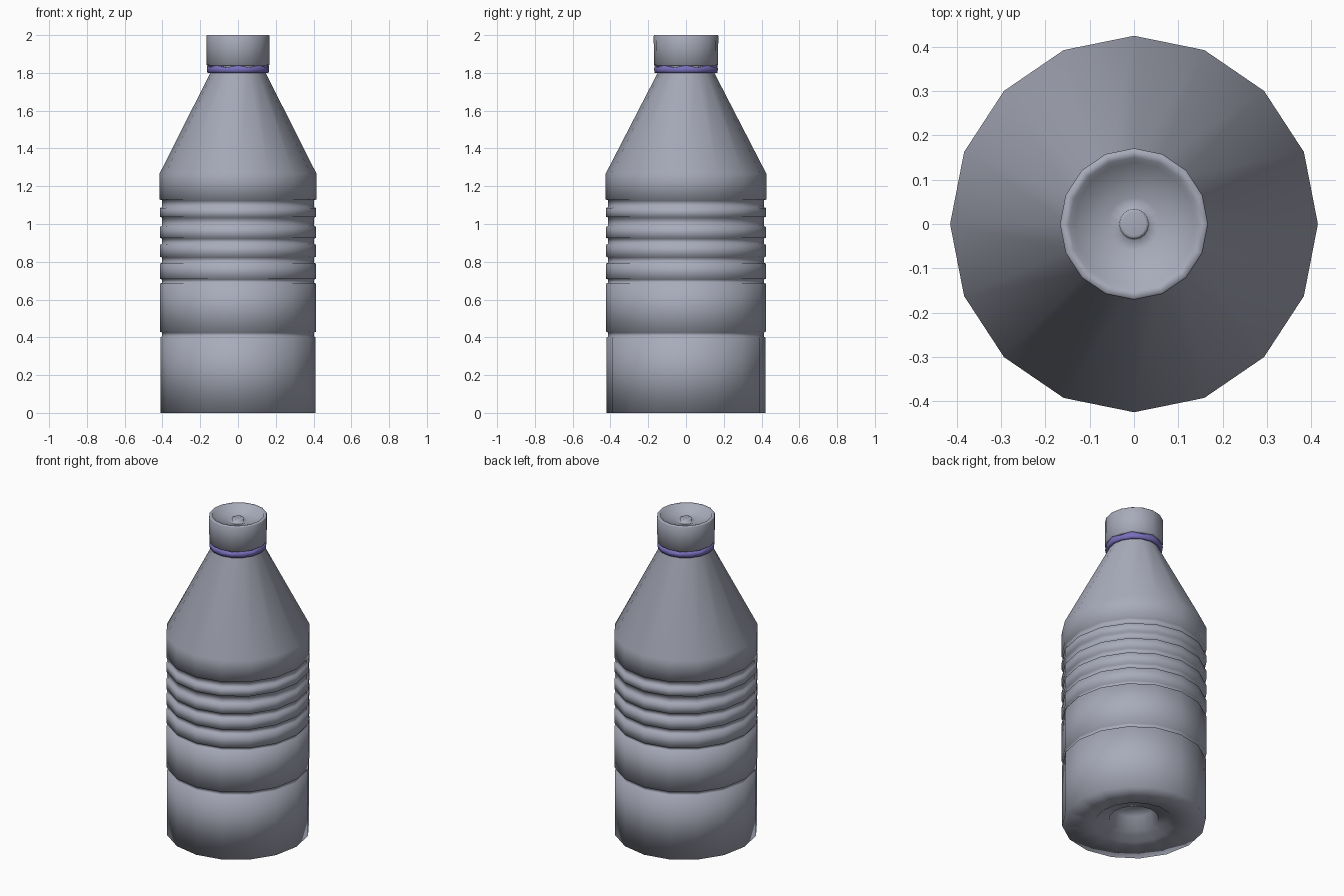
import bpy, bmesh, math

if "Cube" in bpy.data.objects:
    bpy.data.objects.remove(bpy.data.objects["Cube"])

SIDES = 16
X_SQUASH = 0.977  # the bottle is very slightly oval


def material(name, rgb):
    m = bpy.data.materials.new(name)
    m.diffuse_color = (*rgb, 1.0)
    m.use_nodes = True
    m.node_tree.nodes["Principled BSDF"].inputs["Base Color"].default_value = m.diffuse_color
    return m


def lathe(name, profile, mat, closed=False):
    """Spin (radius, height) points around z; zero radius makes a pole."""
    bm = bmesh.new()
    rings = []
    for r, z in profile:
        if r == 0:
            rings.append([bm.verts.new((0, 0, z))] * SIDES)
            continue
        ring = []
        for i in range(SIDES):
            a = 2 * math.pi * i / SIDES
            ring.append(bm.verts.new((r * X_SQUASH * math.cos(a), r * math.sin(a), z)))
        rings.append(ring)
    pairs = list(zip(rings, rings[1:]))
    if closed:
        pairs.append((rings[-1], rings[0]))
    for low, high in pairs:
        for i in range(SIDES):
            j = (i + 1) % SIDES
            corners = list(dict.fromkeys((low[i], low[j], high[j], high[i])))
            bm.faces.new(corners)
    bmesh.ops.recalc_face_normals(bm, faces=bm.faces[:])
    for f in bm.faces:
        f.smooth = True
    me = bpy.data.meshes.new(name)
    bm.to_mesh(me)
    bm.free()
    me.materials.append(mat)
    ob = bpy.data.objects.new(name, me)
    bpy.context.collection.objects.link(ob)
    return ob


grey = material("bluish grey plastic", (0.39, 0.405, 0.49))
purple = material("purple plastic", (0.19, 0.16, 0.50))

# Base: stepped hollow underneath, then the plain lower band
body = [(0, 0.11), (0.125, 0.11), (0.145, 0.025), (0.20, 0.03), (0.23, 0.0),
        (0.42, 0.0), (0.42, 0.40)]

# Raised bands, each pair of bands parted by a shallow groove
bands = [(0.43, 0.684), (0.71, 0.79), (0.827, 0.89), (0.927, 0.985), (1.038, 1.085)]
for low, high in bands:
    body += [(0.412, body[-1][1] + 0.004), (0.412, low - 0.004), (0.423, low), (0.423, high)]

# Shoulder cone and neck
body += [(0.412, 1.089), (0.412, 1.126), (0.425, 1.13), (0.425, 1.267),
         (0.150, 1.80), (0.148, 1.90), (0, 1.90)]
lathe("bottle_body", body, grey)

# Tamper ring with a wavy upper edge
ring = lathe("tamper_ring", [(0.145, 1.80), (0.166, 1.80), (0.169, 1.818), (0.166, 1.834),
                             (0.145, 1.834)], purple, closed=True)
for v in ring.data.vertices:
    if v.co.z > 1.83:
        v.co.z += 0.006 * math.cos(8 * math.atan2(v.co.y, v.co.x))

# Screw cap: skirt, raised rim, dished top and central nib
lathe("screw_cap", [(0, 1.836), (0.16, 1.836), (0.170, 1.842), (0.171, 1.995), (0.168, 2.0),
                    (0.150, 1.998), (0.140, 1.972), (0.06, 1.966), (0.037, 1.955),
                    (0.034, 1.978), (0.027, 1.981), (0, 1.974)], grey)
